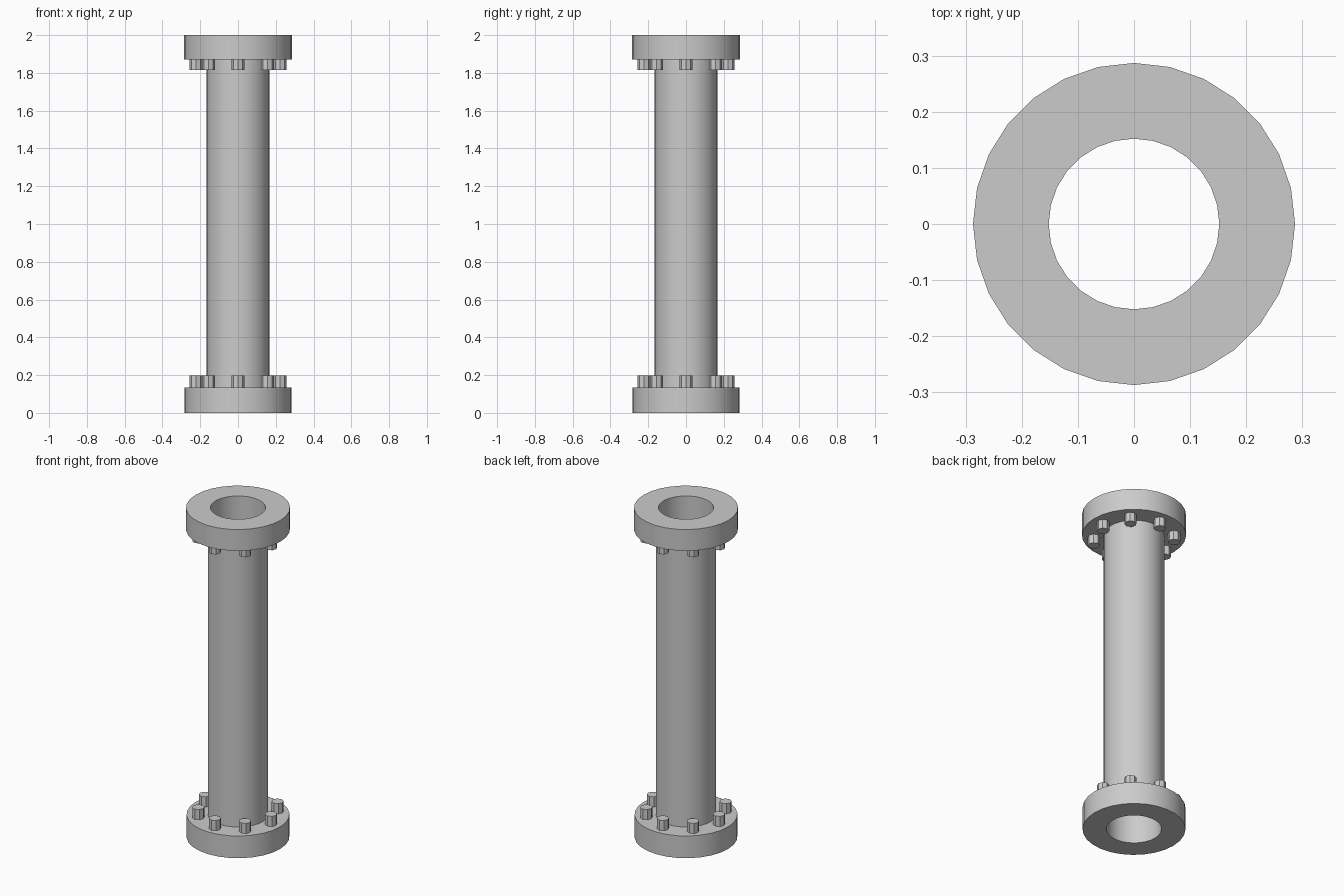
import bpy, bmesh
from math import cos, sin, pi

if "Cube" in bpy.data.objects:
    bpy.data.objects.remove(bpy.data.objects["Cube"])

SIDES = 28
BORE = 0.152


def finish(name, bm):
    bmesh.ops.recalc_face_normals(bm, faces=bm.faces)
    mesh = bpy.data.meshes.new(name)
    bm.to_mesh(mesh)
    bm.free()
    ob = bpy.data.objects.new(name, mesh)
    bpy.context.collection.objects.link(ob)
    bpy.ops.object.select_all(action='DESELECT')
    ob.select_set(True)
    bpy.context.view_layer.objects.active = ob
    bpy.ops.object.shade_smooth_by_angle(angle=pi / 6)
    return ob


def tube(name, profile):
    """Revolve a closed (radius, z) profile around the z axis."""
    bm = bmesh.new()
    rings = []
    for i in range(SIDES):
        a = 2 * pi * i / SIDES
        rings.append([bm.verts.new((r * cos(a), r * sin(a), z)) for r, z in profile])
    n = len(profile)
    for i in range(SIDES):
        p, q = rings[i], rings[(i + 1) % SIDES]
        for k in range(n):
            m = (k + 1) % n
            bm.faces.new((p[k], q[k], q[m], p[m]))
    return finish(name, bm)


def bolt(name, angle, z0, z1, ring=0.222, radius=0.034, sides=8):
    bm = bmesh.new()
    bmesh.ops.create_cone(bm, cap_ends=True, segments=sides,
                          radius1=radius, radius2=radius, depth=z1 - z0)
    ob = finish(name, bm)
    ob.location = (ring * cos(angle), ring * sin(angle), (z0 + z1) / 2)
    ob.rotation_euler.z = angle


def ring_profile(outer, z0, z1):
    return [(BORE, z0), (outer, z0), (outer, z1), (BORE, z1)]


# Pipe body and its two end flanges
tube("pipe", ring_profile(0.167, 0.135, 1.87))
tube("bottom_flange", ring_profile(0.284, 0.0, 0.135))
tube("top_flange", ring_profile(0.287, 1.87, 2.0))

# Eight bolts on the inner face of each flange
for i in range(8):
    bolt(f"bottom_bolt_{i + 1}", i * pi / 4, 0.13, 0.197)
    bolt(f"top_bolt_{i + 1}", i * pi / 4, 1.815, 1.875)
